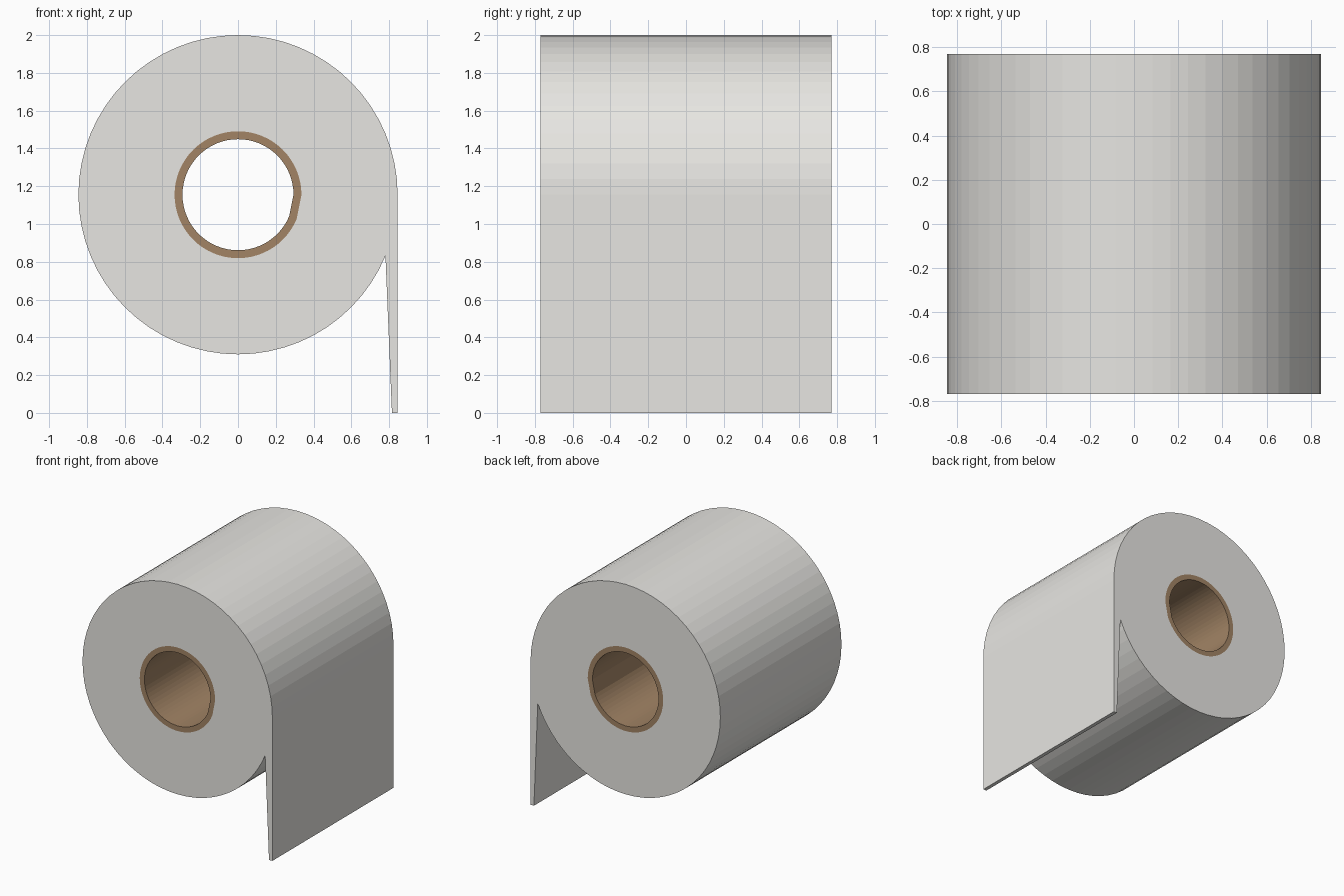
import bpy, bmesh
from math import cos, sin, radians

if "Cube" in bpy.data.objects:
    bpy.data.objects.remove(bpy.data.objects["Cube"])

CZ, HALF, N, SWEEP = 1.155, 0.77, 60, 337.5


def arc(r):
    # the roll is wound through most of a turn, then closed by a straight chord
    return [(r * cos(radians(SWEEP * i / N)), CZ + r * sin(radians(SWEEP * i / N)))
            for i in range(N + 1)]


def wound_solid(name, r_in, r_out, color, tail=()):
    """Hollow roll along y; tail points hang between the arc's end and start."""
    inner, outer = arc(r_in), arc(r_out)
    bm = bmesh.new()

    def ring(pts, y):
        return [bm.verts.new((x, y, z)) for x, z in pts]

    ends = [(ring(inner, y), ring(outer, y), ring(tail, y)) for y in (-HALF, HALF)]
    for a, b, t in ends:
        for i in range(N):
            bm.faces.new((a[i], b[i], b[i + 1], a[i + 1]))
        bm.faces.new((a[N], b[N], b[0], a[0]))
        if t:
            bm.faces.new([b[N]] + t + [b[0]])
    (a0, b0, t0), (a1, b1, t1) = ends
    for f, k in ((a0, a1), (b0 + t0, b1 + t1)):
        for i in range(len(f)):
            j = (i + 1) % len(f)
            bm.faces.new((f[i], f[j], k[j], k[i]))
    bmesh.ops.recalc_face_normals(bm, faces=bm.faces)
    me = bpy.data.meshes.new(name)
    bm.to_mesh(me)
    bm.free()
    ob = bpy.data.objects.new(name, me)
    bpy.context.collection.objects.link(ob)
    mat = bpy.data.materials.new(name + "_color")
    mat.diffuse_color = color
    mat.use_nodes = True
    mat.node_tree.nodes["Principled BSDF"].inputs["Base Color"].default_value = mat.diffuse_color
    me.materials.append(mat)


# paper roll with its hanging sheet
wound_solid("paper_roll", 0.336, 0.845, (0.8, 0.79, 0.76, 1),
            tail=[(0.815, 0), (0.845, 0)])
# cardboard tube
wound_solid("cardboard_core", 0.294, 0.336, (0.36, 0.23, 0.13, 1))
